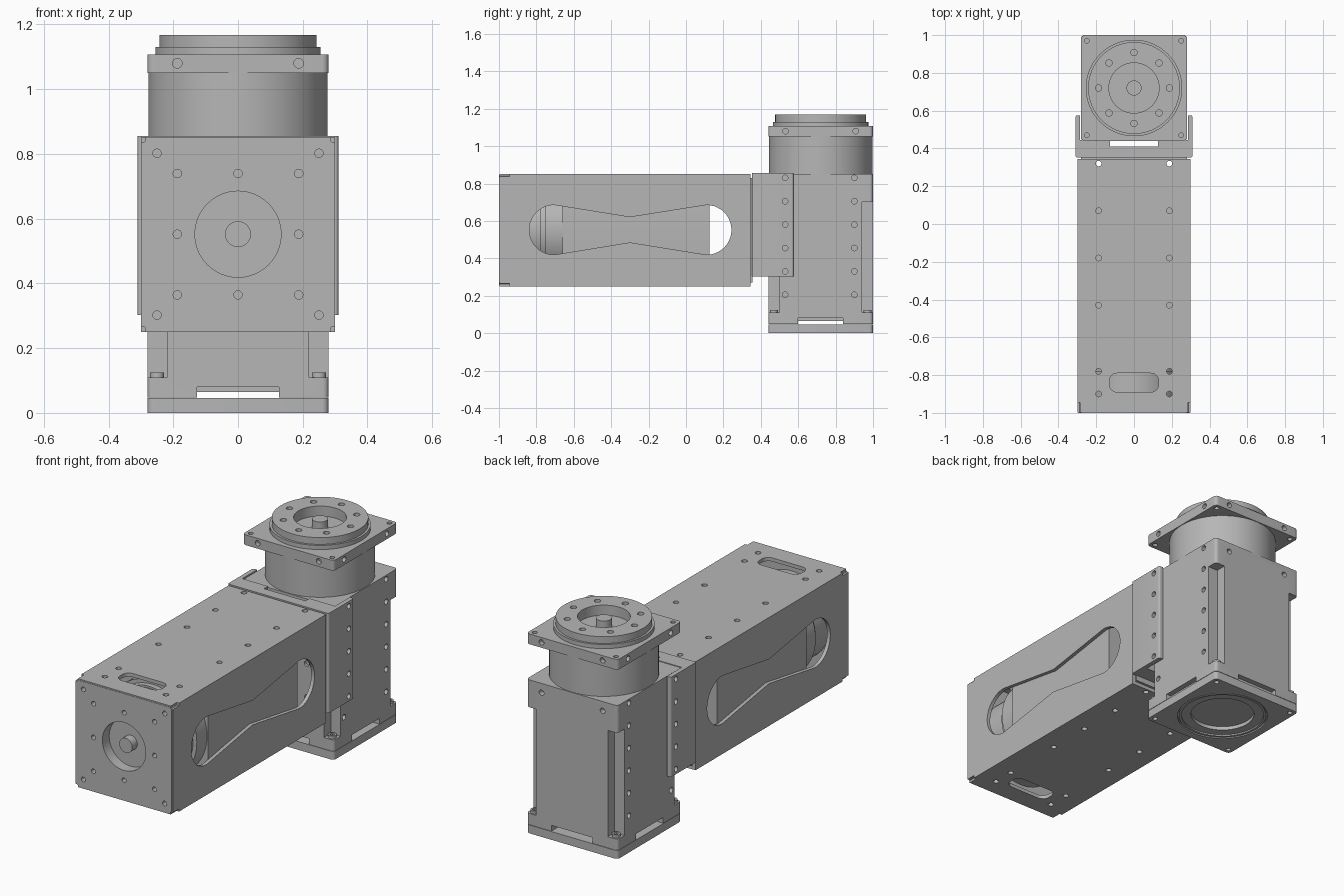
import bpy, bmesh
from math import sin, cos, pi, radians

cube = bpy.data.objects.get("Cube")
if cube:
    bpy.data.objects.remove(cube, do_unlink=True)

GREY = (0.47, 0.47, 0.47, 1)
metal = bpy.data.materials.new("machined_grey")
metal.use_nodes = True
metal.diffuse_color = GREY
metal.node_tree.nodes["Principled BSDF"].inputs["Base Color"].default_value = GREY


# Outlines
def arc(u, v, r, start, end, n):
    return [(u + r * cos(radians(start + (end - start) * i / n)),
             v + r * sin(radians(start + (end - start) * i / n))) for i in range(n + 1)]


def circle(u, v, r, n=48):
    return arc(u, v, r, 0, 360, n)[:-1]


def rect(u0, u1, v0, v1, r=0, n=6):
    if r == 0:
        return [(u0, v0), (u1, v0), (u1, v1), (u0, v1)]
    return (arc(u1 - r, v1 - r, r, 0, 90, n) + arc(u0 + r, v1 - r, r, 90, 180, n)
            + arc(u0 + r, v0 + r, r, 180, 270, n) + arc(u1 - r, v0 + r, r, 270, 360, n))


# Solids: an outline swept along one axis
def mesh_object(name, prisms):
    bm = bmesh.new()
    place = {"x": lambda u, v, w: (w, u, v),
             "y": lambda u, v, w: (u, w, v),
             "z": lambda u, v, w: (u, v, w)}
    for outline, axis, lo, hi in prisms:
        low = [bm.verts.new(place[axis](u, v, lo)) for u, v in outline]
        high = [bm.verts.new(place[axis](u, v, hi)) for u, v in outline]
        bm.faces.new(low)
        bm.faces.new(high)
        for i in range(len(low)):
            j = (i + 1) % len(low)
            bm.faces.new((low[i], low[j], high[j], high[i]))
    bmesh.ops.recalc_face_normals(bm, faces=bm.faces)
    mesh = bpy.data.meshes.new(name)
    bm.to_mesh(mesh)
    bm.free()
    obj = bpy.data.objects.new(name, mesh)
    bpy.context.collection.objects.link(obj)
    return obj


def activate(obj):
    bpy.ops.object.select_all(action="DESELECT")
    obj.select_set(True)
    bpy.context.view_layer.objects.active = obj


def part(name, solid, *cut_groups):
    obj = mesh_object(name, [solid])
    obj.data.materials.append(metal)
    for group in cut_groups:
        cutter = mesh_object("cutter", group)
        cutter.hide_render = True
        activate(obj)
        mod = obj.modifiers.new("cut", "BOOLEAN")
        mod.operation = "DIFFERENCE"
        mod.solver = "EXACT"
        mod.object = cutter
        bpy.ops.object.modifier_apply(modifier=mod.name)
        bpy.data.objects.remove(cutter, do_unlink=True)
    activate(obj)
    bpy.ops.object.shade_smooth_by_angle(angle=radians(30))
    return obj


def holes(points, axis, lo, hi, r=0.015):
    return [(circle(u, v, r, 16), axis, lo, hi) for u, v in points]


def grid(us, vs):
    return [(u, v) for u in us for v in vs]


S = (-1, 1)
BOLT = 0.1875          # bolt circle radius
MY = 0.72              # upright motor axis
AZ = 0.552             # arm axis
ring = [(BOLT * cos(i * pi / 4), BOLT * sin(i * pi / 4)) for i in range(8)]
square = [(x * BOLT, z * BOLT) for x in (-1, 0, 1) for z in (-1, 0, 1) if x or z]

# Arm tube: hollow sheet-metal housing with waisted side windows
window = (arc(0.11, AZ, 0.133, -90, 90, 20) + [(-0.3, 0.62)]
          + arc(-0.705, AZ, 0.133, 90, 270, 20) + [(-0.3, 0.485)])
edge_rows = grid([-BOLT, BOLT], [0.32, 0.07, -0.18, -0.43, -0.78, -0.9])
part("arm_tube", (rect(-0.3, 0.3, 0.25, 0.852), "y", -0.998, 0.345),
     [(rect(-0.28, 0.28, 0.27, 0.832), "y", -1.1, 0.5)],
     [(window, "x", -0.4, 0.4)],
     holes(edge_rows, "z", 0.1, 1.0)
     + [(rect(-0.13, 0.13, -0.89, -0.79, 0.04), "z", 0.1, 1.0)],
     [(rect(sx * 0.30 - 0.015, sx * 0.30 + 0.015, z - 0.015, z + 0.015), "y", -1.1, -0.945)
      for sx in S for z in (0.25, 0.852)])

# Front plate of the arm with a recessed output shaft
part("arm_front_plate", (rect(-0.293, 0.293, 0.258, 0.845, 0.02), "y", -1.0, -0.925),
     [(circle(0, AZ, 0.133), "y", -1.1, -0.94)]
     + holes([(x, AZ + z) for x, z in square], "y", -1.1, -0.97, 0.013)
     + holes(grid([-0.25, 0.25], [AZ - 0.25, AZ + 0.25]), "y", -1.1, -0.97, 0.013))
part("arm_output_shaft", (circle(0, AZ, 0.04), "y", -0.985, -0.935))

# Motor inside the arm
part("arm_motor_body", (rect(-0.277, 0.277, 0.274, 0.828, 0.01), "y", -0.66, 0.125))
part("arm_motor_drum", (circle(0, AZ, 0.272, 64), "y", -0.75, -0.65))
part("arm_motor_flange", (circle(0, AZ, 0.25, 64), "y", -0.78, -0.74))
part("arm_motor_neck", (circle(0, AZ, 0.24, 64), "y", -0.93, -0.77))

# U-shaped bracket joining arm and upright motor
bracket_holes = [0.33, 0.455, 0.58, 0.705, 0.83]
part("bracket", (rect(-0.31, 0.31, 0.352, 0.575, 0.01), "z", 0.302, 0.856),
     [(rect(-0.285, 0.285, 0.445, 0.7), "z", 0.2, 1.0)],
     [(rect(-0.127, 0.127, 0.41, 0.5), "z", 0.2, 1.0)],
     holes(grid([0.53], bracket_holes), "x", -0.4, 0.4))
part("bracket_back_plate", (rect(-0.28, 0.28, 0.272, 0.83), "y", 0.335, 0.356),
     holes([(x, AZ + z) for x, z in square], "y", 0.3, 0.35))

# Upright motor body with corner channels, bolt holes and base slots
side_holes = grid([0.53, 0.9], [0.205] + bracket_holes)
channels = [(rect(sx * 0.28 - 0.06, sx * 0.28 + 0.06,
                  MY + sy * 0.28 - 0.06, MY + sy * 0.28 + 0.06), "z", 0.11, 0.7)
            for sx in S for sy in S]
slots = [(rect(-0.127, 0.127, 0.04, 0.065), "y", 0.3, 1.2)]
cross_slots = [(rect(0.6, 0.84, 0.04, 0.065), "x", -0.5, 0.5)]
lips = ([(rect(-0.127, 0.127, 0.06, 0.08), "y", MY + s * 0.28 - 0.03, MY + s * 0.28 + 0.03)
         for s in S]
        + [(rect(0.6, 0.84, 0.06, 0.08), "x", s * 0.28 - 0.03, s * 0.28 + 0.03) for s in S])
part("motor_body", (rect(-0.28, 0.28, 0.44, 1.0, 0.018), "z", 0.048, 0.852),
     channels, slots, cross_slots, lips,
     holes(side_holes, "x", 0.25, 0.4) + holes(side_holes, "x", -0.4, -0.25)
     + holes(grid([-BOLT, BOLT], [0.8]), "y", 0.97, 1.1))

# Screw heads at the foot of each channel
for sx in S:
    for sy in S:
        part("channel_screw", (circle(sx * 0.25, MY + sy * 0.25, 0.022, 20), "z", 0.105, 0.125),
             [(circle(sx * 0.25, MY + sy * 0.25, 0.012, 6), "z", 0.115, 0.2)])

# Base cover with stepped round recess
part("base_cover", (rect(-0.28, 0.28, 0.44, 1.0, 0.02), "z", 0, 0.046),
     [(circle(0, MY, 0.235, 64), "z", -0.1, 0.01)]
     + holes([(x * 0.25, MY + y * 0.25) for x in S for y in S], "z", -0.1, 0.025, 0.013),
     [(circle(0, MY, 0.165, 64), "z", -0.1, 0.03)])
part("base_ring", (circle(0, MY, 0.228, 64), "z", 0.002, 0.02),
     [(circle(0, MY, 0.215, 64), "z", -0.1, 0.1)])

# Motor drum and square top flange
part("motor_drum", (circle(0, MY, 0.277, 64), "z", 0.84, 1.06))
flange_sides = grid([-BOLT, BOLT], [1.08])
part("top_flange", (rect(-0.28, 0.28, 0.44, 1.0, 0.02), "z", 1.05, 1.107),
     holes(flange_sides, "y", 0.3, 0.465) + holes(flange_sides, "y", 0.975, 1.1)
     + holes([(MY + u, z) for u, z in flange_sides], "x", -0.4, -0.255)
     + holes([(MY + u, z) for u, z in flange_sides], "x", 0.255, 0.4)
     + holes([(x * 0.25, MY + y * 0.25) for x in S for y in S], "z", 1.0, 1.2, 0.013))

# Rotating output ring and central shaft
part("output_step", (circle(0, MY, 0.255, 64), "z", 1.1, 1.13),
     [(circle(0, MY, 0.133), "z", 1.112, 1.2)])
part("output_ring", (circle(0, MY, 0.243, 64), "z", 1.125, 1.168),
     [(circle(0, MY, 0.133), "z", 1.0, 1.2)]
     + holes([(x, MY + y) for x, y in ring], "z", 1.14, 1.3, 0.017))
part("output_shaft", (circle(0, MY, 0.04), "z", 1.105, 1.16))
